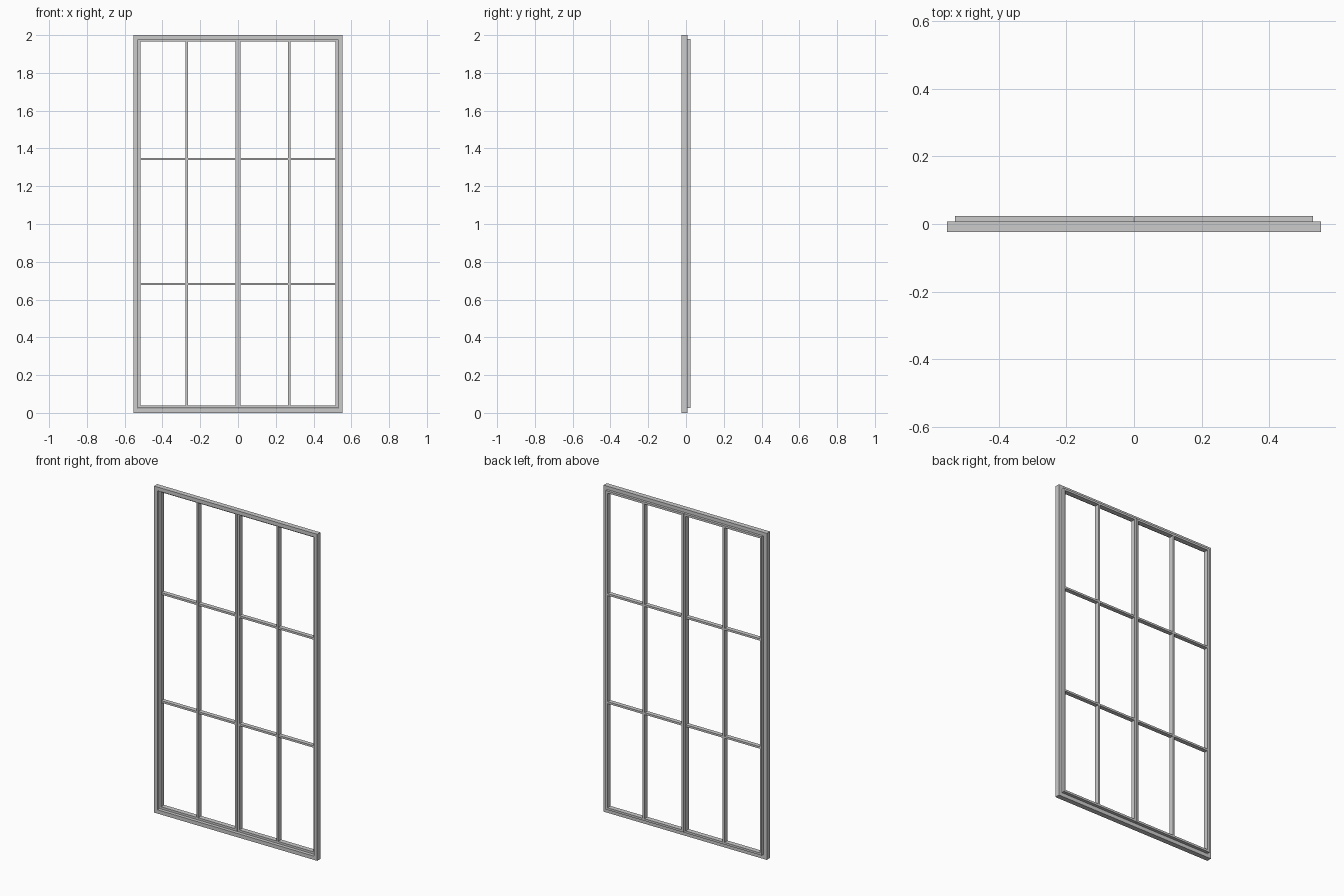
import bpy

if "Cube" in bpy.data.objects:
    bpy.data.objects.remove(bpy.data.objects["Cube"])

def bars(name, specs):
    # specs: (x0, x1, y0, y1, z0, z1) boxes joined in one mesh
    v, f = [], []
    for x0, x1, y0, y1, z0, z1 in specs:
        n = len(v)
        v += [(x, y, z) for x in (x0, x1) for y in (y0, y1) for z in (z0, z1)]
        f += [tuple(n + i for i in q) for q in
              ((0, 1, 3, 2), (4, 6, 7, 5), (0, 4, 5, 1), (2, 3, 7, 6), (0, 2, 6, 4), (1, 5, 7, 3))]
    me = bpy.data.meshes.new(name)
    me.from_pydata(v, [], f)
    ob = bpy.data.objects.new(name, me)
    bpy.context.collection.objects.link(ob)
    return ob

def ring(name, x0, x1, z0, z1, w, y0, y1):
    # rectangular frame as one clean mesh
    rects = [(x0, x1, z0, z1), (x0 + w, x1 - w, z0 + w, z1 - w)]
    v = [(x, y, z) for a, b, c, d in rects for y in (y0, y1)
         for x, z in ((a, c), (b, c), (b, d), (a, d))]
    f = []
    for i in range(4):
        j = (i + 1) % 4
        f += [(i, j, 8 + j, 8 + i), (4 + j, 4 + i, 12 + i, 12 + j),
              (j, i, 4 + i, 4 + j), (8 + i, 8 + j, 12 + j, 12 + i)]
    me = bpy.data.meshes.new(name)
    me.from_pydata(v, [], f)
    ob = bpy.data.objects.new(name, me)
    bpy.context.collection.objects.link(ob)
    return ob

# Outer fixed frame
ring("outer_frame", -0.553, 0.553, 0, 2, 0.023, -0.023, 0.008)

# Two hinged sashes with glazing bars
for side, s in (("left", -1), ("right", 1)):
    a, b = sorted((s * 0.001, s * 0.529))
    ring(side + "_sash", a, b, 0.026, 1.979, 0.013, -0.007, 0.023)
    m = s * 0.271
    bars(side + "_upright_bar", [(m - 0.006, m + 0.006, -0.007, 0.023, 0.039, 1.966)])
    for k, z in (("lower", 0.682), ("upper", 1.344)):
        bars(f"{side}_{k}_cross_bar", [(a + 0.013, b - 0.013, -0.005, 0.021, z - 0.006, z + 0.006)])
